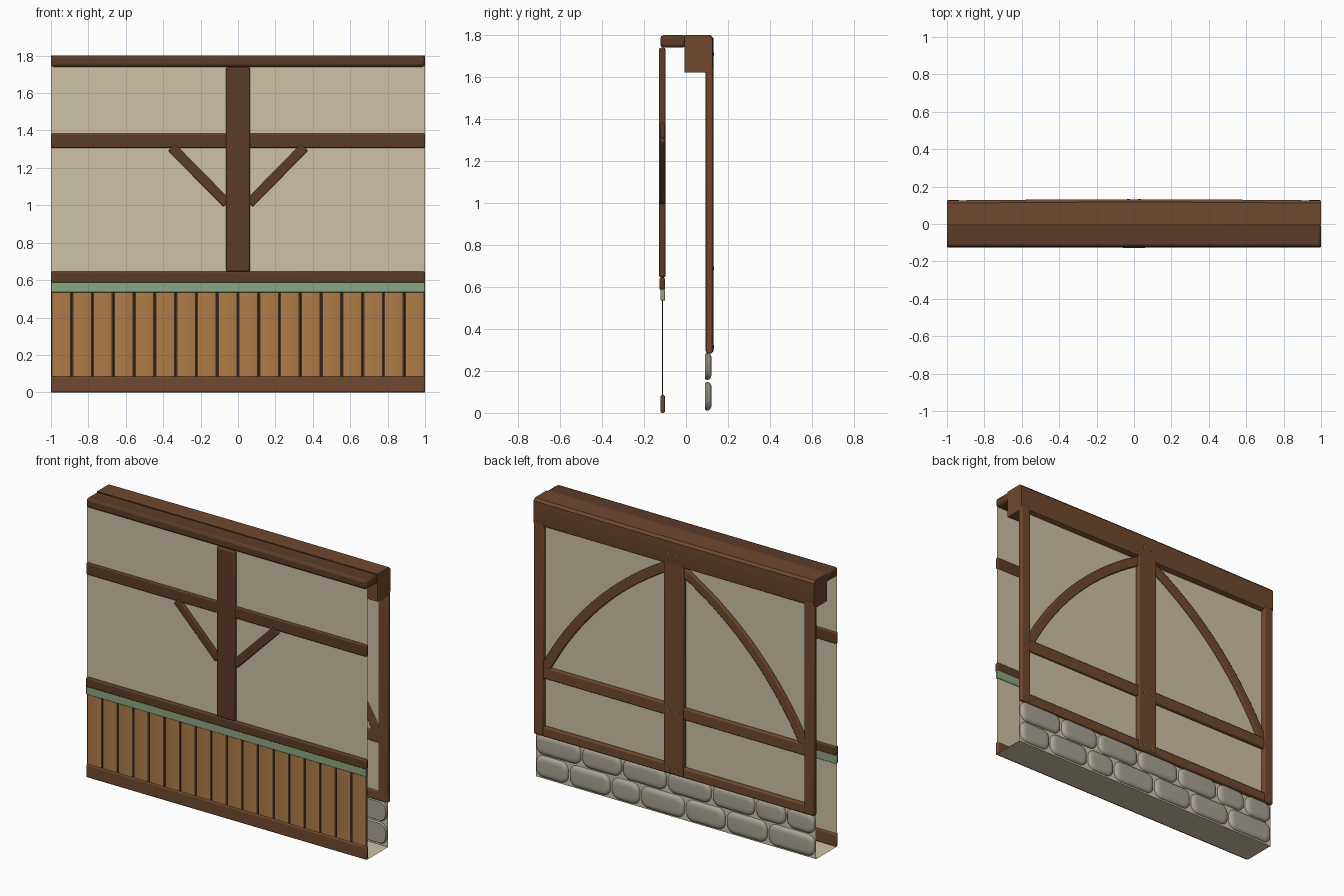
import bpy, bmesh, math

if "Cube" in bpy.data.objects:
    bpy.data.objects.remove(bpy.data.objects["Cube"])


def material(name, r, g, b):
    m = bpy.data.materials.new(name)
    m.diffuse_color = (r, g, b, 1)
    m.use_nodes = True
    m.node_tree.nodes["Principled BSDF"].inputs["Base Color"].default_value = m.diffuse_color
    return m


DARK = material("dark_timber", .107, .045, .021)
WOOD = material("warm_timber", .16, .065, .027)
PLANK = material("plank_wood", .43, .2, .065)
GROOVE = material("groove_shadow", .06, .03, .015)
PLASTER = material("plaster", .62, .54, .38)
GREEN = material("green_paint", .26, .38, .22)
STONE = material("stone", .40, .37, .31)
PEG = material("peg_wood", .3, .13, .05)


def finish(bm, name, mats, bevel=0, segments=2):
    bmesh.ops.recalc_face_normals(bm, faces=bm.faces)
    me = bpy.data.meshes.new(name)
    bm.to_mesh(me)
    bm.free()
    ob = bpy.data.objects.new(name, me)
    bpy.context.collection.objects.link(ob)
    for m in mats:
        me.materials.append(m)
    if bevel:
        mod = ob.modifiers.new("worn_edges", 'BEVEL')
        mod.width, mod.segments = bevel, segments
        mod.limit_method = 'ANGLE'
    bpy.ops.object.select_all(action='DESELECT')
    ob.select_set(True)
    bpy.context.view_layer.objects.active = ob
    bpy.ops.object.shade_smooth_by_angle(angle=math.radians(40))
    return ob


def sweep(name, path, width, y0, y1, mat, bevel=.006):
    """Rectangular timber following a path of (x, z) points."""
    bm = bmesh.new()
    rings = []
    for i, (x, z) in enumerate(path):
        a, b = path[max(i - 1, 0)], path[min(i + 1, len(path) - 1)]
        dx, dz = b[0] - a[0], b[1] - a[1]
        k = width / 2 / math.hypot(dx, dz)
        nx, nz = -dz * k, dx * k
        rings.append([bm.verts.new(c) for c in (
            (x + nx, y0, z + nz), (x - nx, y0, z - nz),
            (x - nx, y1, z - nz), (x + nx, y1, z + nz))])
    for p, q in zip(rings, rings[1:]):
        for j in range(4):
            bm.faces.new((p[j], p[(j + 1) % 4], q[(j + 1) % 4], q[j]))
    bm.faces.new(rings[0])
    bm.faces.new(rings[-1])
    return finish(bm, name, [mat], bevel)


def box(name, x0, x1, y0, y1, z0, z1, mat, bevel=.008):
    zc = (z0 + z1) / 2
    return sweep(name, [(x0, zc), (x1, zc)], z1 - z0, y0, y1, mat, bevel)


def sheet(name, corners, mat):
    bm = bmesh.new()
    bm.faces.new([bm.verts.new(c) for c in corners])
    return finish(bm, name, [mat])


# Plaster skins and underside, open at both ends
FY, BY = -.108, .102
sheet("front_plaster", [(-1, FY, 0), (1, FY, 0), (1, FY, 1.78), (-1, FY, 1.78)], PLASTER)
sheet("back_plaster", [(1, BY, 0), (-1, BY, 0), (-1, BY, 1.7), (1, BY, 1.7)], PLASTER)
sheet("underside", [(-1, FY, 0), (-1, BY, 0), (1, BY, 0), (1, FY, 0)], PLASTER)

# Wainscot planks with V grooves between them
bm = bmesh.new()
n, gap = 18, .009
prof = []
for i in range(n):
    a, b = -1 + 2 * i / n, -1 + 2 * (i + 1) / n
    prof += [(a, -.1095), (a + gap, -.114), (b - gap, -.114)]
prof.append((1, -.1095))
cols = [[bm.verts.new((x, y, z)) for z in (.07, .55)] for x, y in prof]
for i, (p, q) in enumerate(zip(cols, cols[1:])):
    bm.faces.new((p[0], q[0], q[1], p[1])).material_index = 0 if i % 3 == 1 else 1
finish(bm, "wainscot_planks", [PLANK, GROOVE])

# Front timbers
box("base_board", -1, 1, -.122, -.1, 0, .085, WOOD)
box("green_trim", -1, 1, -.121, -.1, .535, .59, GREEN, .004)
box("sill_rail", -1, 1, -.126, -.1, .585, .645, DARK)
box("front_mid_rail", -1, 1, -.121, -.1, 1.307, 1.383, DARK)
box("front_top_rail", -1, 1, -.122, -.002, 1.74, 1.8, DARK, .015)
box("front_post", -.065, .065, -.129, -.097, .645, 1.74, DARK, .01)
for s, side in ((-1, "left"), (1, "right")):
    sweep("front_brace_" + side, [(s * .06, 1.01), (s * .355, 1.31)],
          .052, -.123, -.1, DARK)

# Back top beam, bowed slightly outward at the middle
bm = bmesh.new()
rings = []
for i in range(13):
    x = -1 + i / 6
    y = .126 + .006 * math.cos(x * math.pi / 2)
    rings.append([bm.verts.new((x, *c)) for c in (
        (-.006, 1.8), (-.006, 1.622), (.098, 1.622), (y - .004, 1.638),
        (y, 1.655), (y, 1.785), (y - .015, 1.8))])
for p, q in zip(rings, rings[1:]):
    for j in range(7):
        k = (j + 1) % 7
        bm.faces.new((p[j], p[k], q[k], q[j]))
bm.faces.new(rings[0])
bm.faces.new(rings[-1])
finish(bm, "back_top_beam", [WOOD])

# Back timbers
box("back_post", -.07, .07, .094, .131, .288, 1.66, WOOD, .008)
box("back_bottom_rail", -1, 1, .095, .126, .283, .345, WOOD)
box("back_mid_rail", -.96, .96, .095, .123, .655, .73, WOOD)
P0, P1, P2 = (.945, .68), (.64, 1.285), (.05, 1.615)
for s, side in ((-1, "left"), (1, "right")):
    box("corner_post_" + side, *sorted((s * .93, s)), .095, .128, .285, 1.66, WOOD)
    arc = []
    for i in range(15):
        t = i / 14
        x, z = (a * (1 - t) ** 2 + 2 * b * t * (1 - t) + c * t * t
                for a, b, c in zip(P0, P1, P2))
        arc.append((s * x, z))
    sweep("arched_brace_" + side, arc, .06, .096, .121, WOOD)

# Peg pairs at the post joints
for i, z in enumerate((.315, .69, 1.71)):
    for s in (-1, 1):
        bpy.ops.mesh.primitive_cylinder_add(vertices=10, radius=.008, depth=.02,
                                            location=(s * .03, .124, z),
                                            rotation=(math.pi / 2, 0, 0))
        ob = bpy.context.object
        ob.name = f"peg_{i}_{'left' if s < 0 else 'right'}"
        ob.data.materials.append(PEG)


# Pillowy stones in two courses
def stone(name, x0, x1, z0, z1):
    bm = bmesh.new()
    rings = []
    for inset, y in ((.006, .09), (0, .1), (.002, .109), (.009, .116), (.02, .121), (.035, .122)):
        hx, hz = (x1 - x0) / 2 - inset, (z1 - z0) / 2 - inset
        r = max(.052 - inset, .012)
        ring = []
        for k in range(28):
            a = 2 * math.pi * (k + .5) / 28
            cx = math.copysign(hx - r, math.cos(a))
            cz = math.copysign(hz - r, math.sin(a))
            ring.append(bm.verts.new(((x0 + x1) / 2 + cx + r * math.cos(a), y,
                                      (z0 + z1) / 2 + cz + r * math.sin(a))))
        rings.append(ring)
    for p, q in zip(rings, rings[1:]):
        for j in range(28):
            k = (j + 1) % 28
            bm.faces.new((p[j], p[k], q[k], q[j]))
    bm.faces.new(rings[0])
    bm.faces.new(rings[-1])
    finish(bm, name, [STONE])


courses = (((-1, -.66, -.36, -.07, .25, .46, .76, 1), .01, .148),
           ((-1, -.79, -.57, -.26, .06, .38, .67, 1), .156, .287))
for row, (xs, z0, z1) in enumerate(courses):
    for i, (a, b) in enumerate(zip(xs, xs[1:])):
        stone(f"stone_{row}_{i}", a + .006, b - .006, z0, z1)
